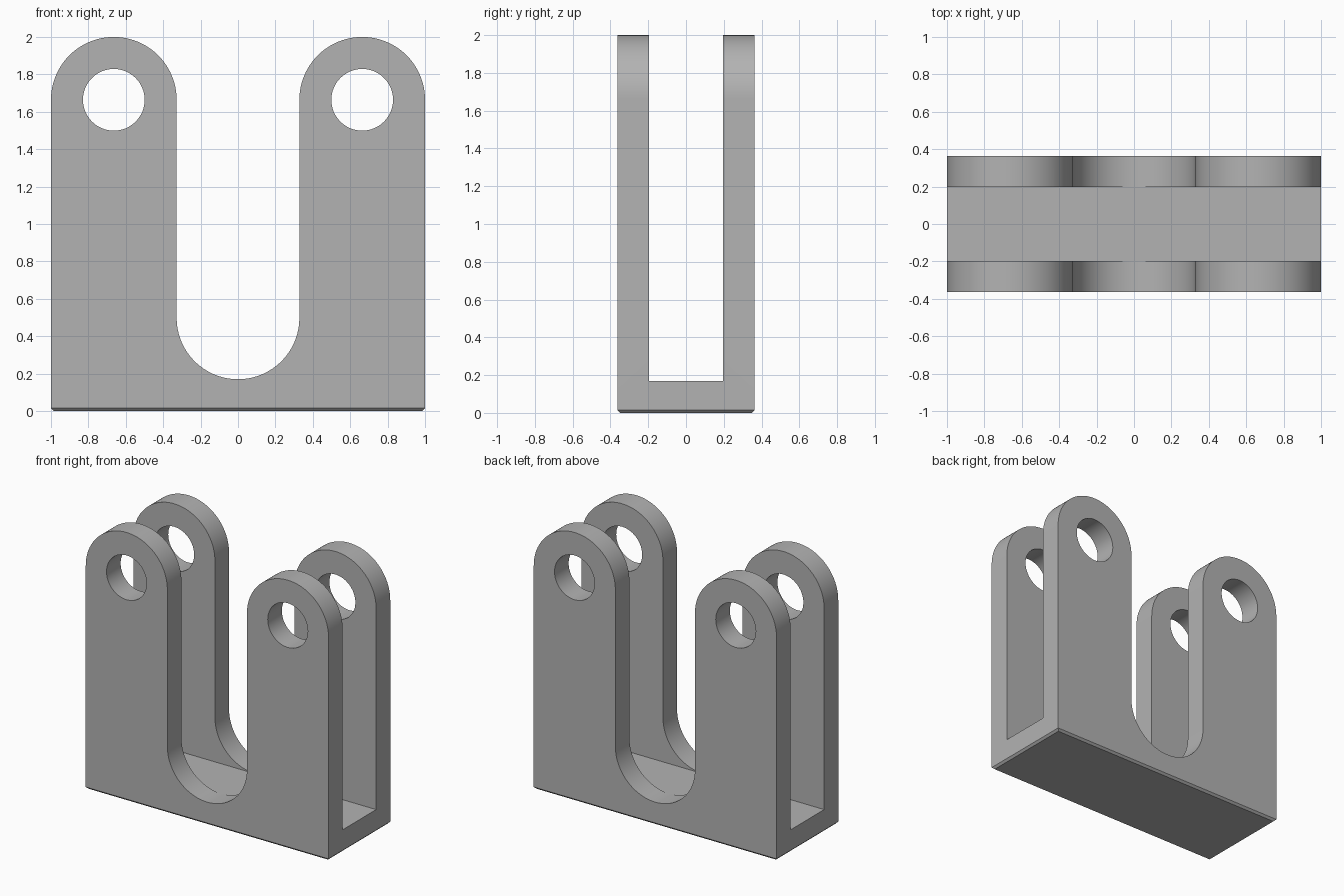
import bpy, bmesh
from math import sin, cos, pi, radians

if "Cube" in bpy.data.objects:
    bpy.data.objects.remove(bpy.data.objects["Cube"])

HALF_DEPTH = 0.363      # half of the overall thickness
CHANNEL = 0.197         # half of the gap between the cheeks
FLOOR = 0.168           # top of the base plate
SLOT_R = 0.328          # radius of the U slot
LUG_R = (1 - SLOT_R) / 2
LUG_X, LUG_Z = 1 - LUG_R, 2 - LUG_R
HOLE_R = 0.165
CHAMFER = 0.015
SEG = 48

# Material
steel = bpy.data.materials.new("plain_grey")
steel.use_nodes = True
grey = (0.45, 0.45, 0.45, 1)
steel.diffuse_color = grey
steel.node_tree.nodes["Principled BSDF"].inputs["Base Color"].default_value = grey


def arc(cx, cz, r, start, end, n):
    """Points along an arc, angles in half turns."""
    return [(cx + r * cos(pi * (start + (end - start) * i / n)),
             cz + r * sin(pi * (start + (end - start) * i / n))) for i in range(n + 1)]


def add_loop(bm, points):
    verts = [bm.verts.new((x, -HALF_DEPTH, z)) for x, z in points]
    for a, b in zip(verts, verts[1:] + verts[:1]):
        bm.edges.new((a, b))


def make_object(name, bm):
    mesh = bpy.data.meshes.new(name)
    bm.to_mesh(mesh)
    bm.free()
    obj = bpy.data.objects.new(name, mesh)
    bpy.context.collection.objects.link(obj)
    mesh.materials.append(steel)
    return obj


# Bracket body: two round-topped lugs joined by a U slot, with pin holes
bm = bmesh.new()
outline = [(-1, 0), (1, 0)]
outline += arc(LUG_X, LUG_Z, LUG_R, 0, 1, SEG)
outline += arc(0, FLOOR + SLOT_R + 0.002, SLOT_R, 0, -1, SEG)
outline += arc(-LUG_X, LUG_Z, LUG_R, 0, 1, SEG)
add_loop(bm, outline)
for side in (-1, 1):
    add_loop(bm, arc(side * LUG_X, LUG_Z, HOLE_R, 0, 2, SEG)[:-1])
bmesh.ops.triangle_fill(bm, use_beauty=True, edges=bm.edges[:])
solid = bmesh.ops.extrude_face_region(bm, geom=bm.faces[:])
moved = [g for g in solid["geom"] if isinstance(g, bmesh.types.BMVert)]
bmesh.ops.translate(bm, verts=moved, vec=(0, 2 * HALF_DEPTH, 0))
bmesh.ops.recalc_face_normals(bm, faces=bm.faces[:])

# Small chamfer around the underside
rim = [e for e in bm.edges if all(v.co.z < 0.001 for v in e.verts)
       and e.calc_face_angle(0) > 1]
bmesh.ops.bevel(bm, geom=rim, offset=CHAMFER, segments=1, affect='EDGES')
bracket = make_object("clevis_bracket", bm)

# Channel cut that leaves two cheeks above the base plate
bm = bmesh.new()
bmesh.ops.create_cube(bm, size=1)
bmesh.ops.scale(bm, verts=bm.verts[:], vec=(3, 2 * CHANNEL, 3))
bmesh.ops.translate(bm, verts=bm.verts[:], vec=(0, 0, FLOOR + 1.5))
cutter = make_object("channel_cutter", bm)
cutter.hide_render = True

cut = bracket.modifiers.new("channel", 'BOOLEAN')
cut.operation = 'DIFFERENCE'
cut.solver = 'EXACT'
cut.object = cutter

for other in bpy.context.selected_objects:
    other.select_set(False)
bracket.select_set(True)
bpy.context.view_layer.objects.active = bracket
bpy.ops.object.modifier_apply(modifier=cut.name)
bpy.data.objects.remove(cutter)
bpy.ops.object.shade_smooth_by_angle(angle=radians(30))
